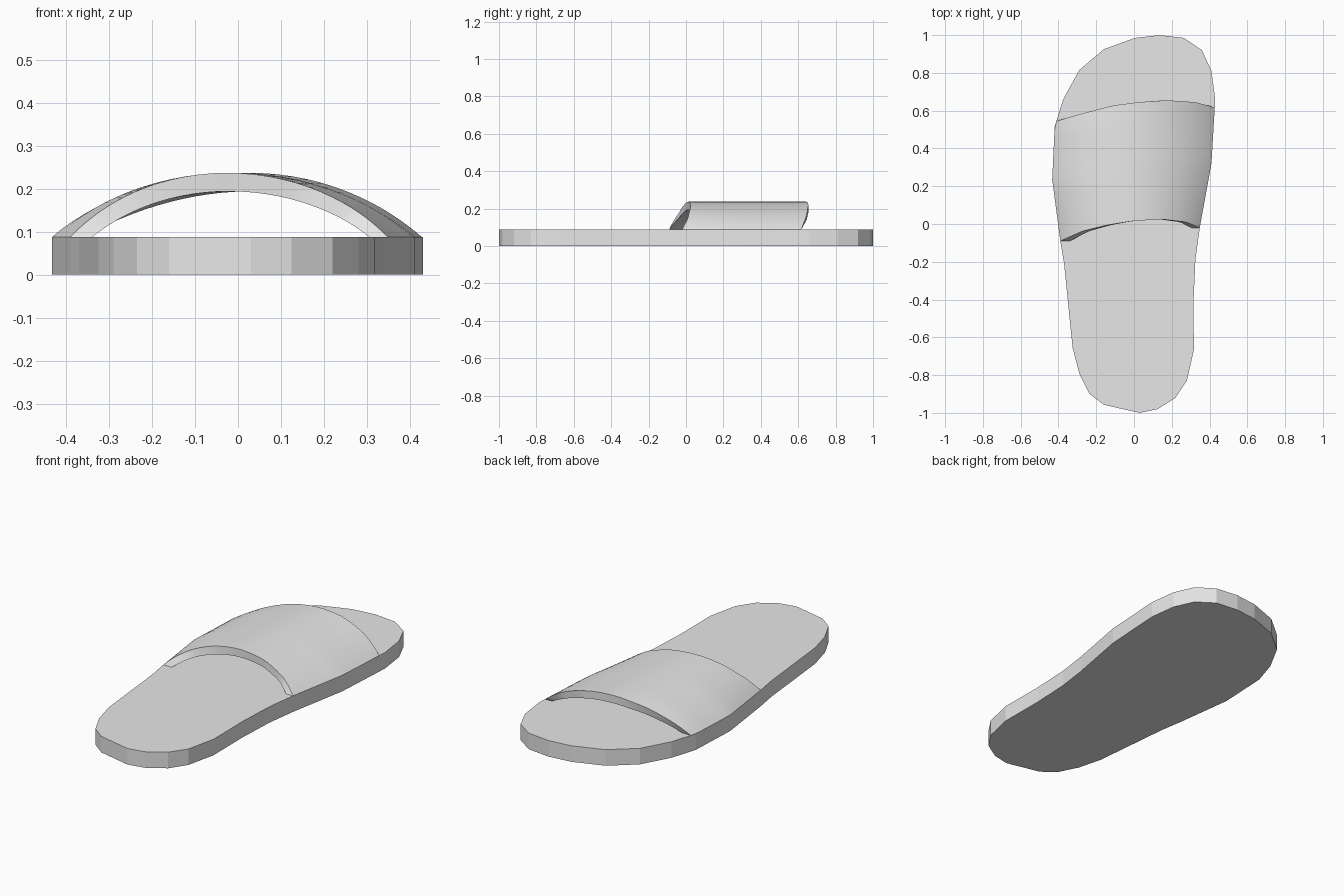
import bpy, bmesh, math

if "Cube" in bpy.data.objects:
    bpy.data.objects.remove(bpy.data.objects["Cube"])

SOLE_H, TOP_Z, THICK = 0.088, 0.237, 0.043

# Sole outline, split in two sides running heel -> toe
RIGHT = [(0.03, -1.0), (0.125, -0.98), (0.22, -0.92), (0.28, -0.83), (0.317, -0.665),
         (0.315, -0.41), (0.325, -0.19), (0.348, -0.02), (0.41, 0.32), (0.43, 0.66),
         (0.41, 0.81), (0.36, 0.92), (0.265, 0.985), (0.135, 1.0)]
LEFT = [(-0.16, -0.957), (-0.235, -0.9), (-0.29, -0.79), (-0.325, -0.655), (-0.37, -0.21),
        (-0.39, -0.09), (-0.433, 0.235), (-0.42, 0.515), (-0.375, 0.66), (-0.29, 0.815),
        (-0.16, 0.925), (0.005, 0.985)]
# Strap edges: (position across the arch -1..1, y)
HEEL_EDGE = [(-1, -0.09), (-0.67, -0.038), (-0.3, -0.005), (0.05, 0.016), (0.46, 0.025),
             (0.8, 0.01), (1, -0.02)]
TOE_EDGE = [(-1, 0.545), (-0.7, 0.585), (-0.32, 0.628), (0.0, 0.645), (0.37, 0.655),
            (0.74, 0.645), (0.96, 0.622), (1, 0.61)]

grey = bpy.data.materials.new("plain grey")
grey.diffuse_color = (0.8, 0.8, 0.8, 1)
grey.use_nodes = True
grey.node_tree.nodes["Principled BSDF"].inputs["Base Color"].default_value = grey.diffuse_color


def lerp_table(table, t):
    for (a, va), (b, vb) in zip(table, table[1:]):
        if t <= b:
            return va + (vb - va) * max(0, t - a) / (b - a)
    return table[-1][1]


def side_x(side, y):
    return lerp_table([(py, px) for px, py in side], y)


def finish(bm, name):
    bmesh.ops.recalc_face_normals(bm, faces=bm.faces)
    mesh = bpy.data.meshes.new(name)
    bm.to_mesh(mesh)
    bm.free()
    mesh.materials.append(grey)
    obj = bpy.data.objects.new(name, mesh)
    bpy.context.collection.objects.link(obj)
    return obj


# Sole: flat outline extruded upwards
bm = bmesh.new()
base = bm.faces.new([bm.verts.new((x, y, 0)) for x, y in RIGHT + LEFT[::-1]])
top = bmesh.ops.extrude_face_region(bm, geom=[base], use_keep_orig=True)["geom"]
bmesh.ops.translate(bm, vec=(0, 0, SOLE_H),
                    verts=[v for v in top if isinstance(v, bmesh.types.BMVert)])
finish(bm, "sole")


# Strap: circular arch lofted between the heel and toe edges, following the sole sides
def arch_point(u, v, inset):
    y = lerp_table(HEEL_EDGE, u) * (1 - v) + lerp_table(TOE_EDGE, u) * v
    left, right = side_x(LEFT, y) + inset * 1.2, side_x(RIGHT, y) - inset
    half, rise = (right - left) / 2, TOP_Z - inset - SOLE_H
    radius = (half * half + rise * rise) / (2 * rise)
    x = half * u
    z = TOP_Z - inset - radius + math.sqrt(radius * radius - x * x)
    return ((left + right) / 2 + x, y, z)


NU, NV = 36, 12
bm = bmesh.new()
grids = [[[bm.verts.new(arch_point(math.sin(math.pi / 2 * (2 * i / NU - 1)), j / NV, inset))
           for i in range(NU + 1)] for j in range(NV + 1)] for inset in (0, THICK)]
outer, inner = grids
for g in grids:
    for j in range(NV):
        for i in range(NU):
            bm.faces.new((g[j][i], g[j][i + 1], g[j + 1][i + 1], g[j + 1][i]))
for j in (0, NV):  # heel and toe rims
    for i in range(NU):
        bm.faces.new((outer[j][i], outer[j][i + 1], inner[j][i + 1], inner[j][i]))
for i in (0, NU):  # feet resting on the sole
    for j in range(NV):
        bm.faces.new((outer[j][i], outer[j + 1][i], inner[j + 1][i], inner[j][i]))
strap = finish(bm, "strap")
bpy.context.view_layer.objects.active = strap
strap.select_set(True)
bpy.ops.object.shade_smooth_by_angle(angle=math.radians(30))
